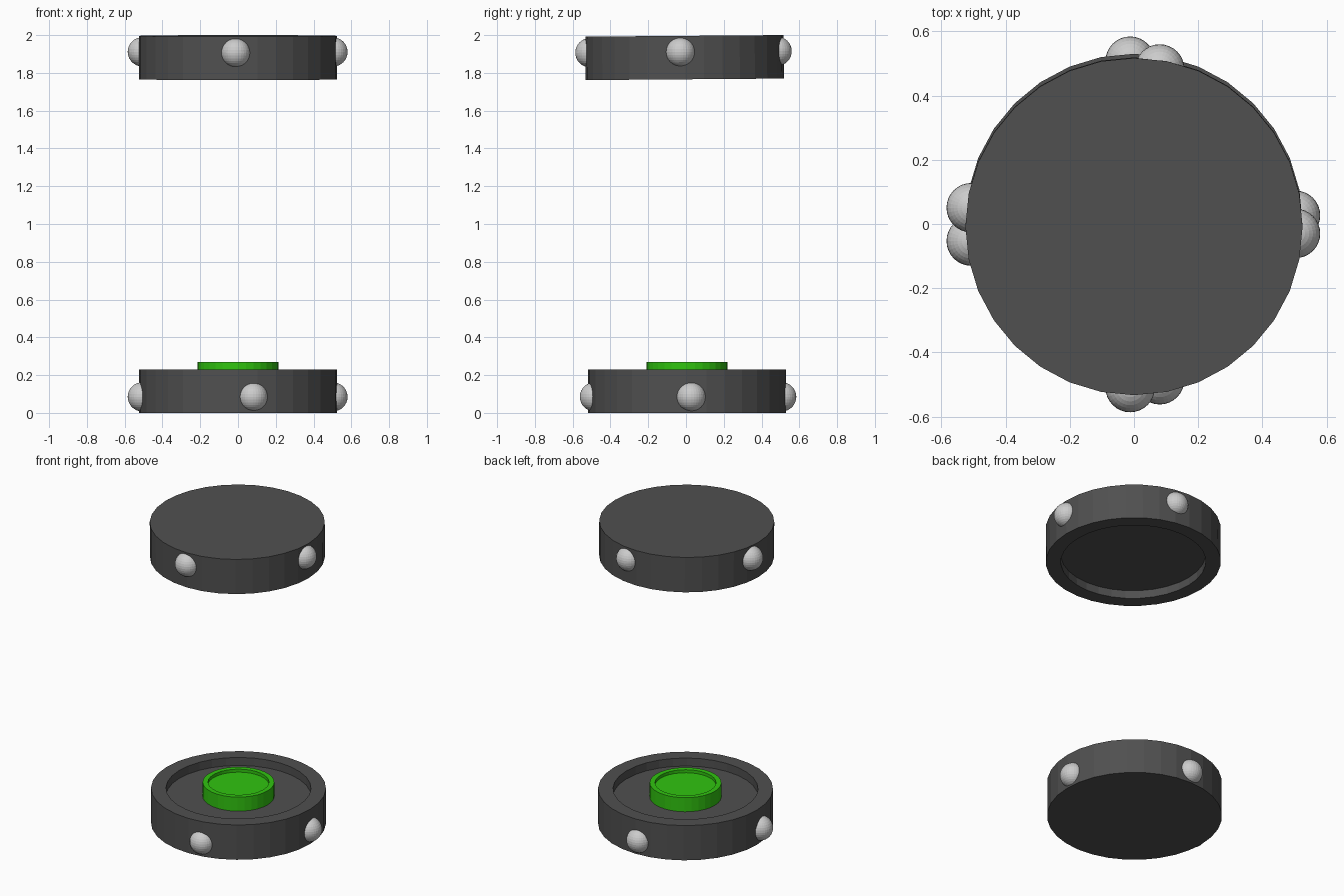
import bpy, bmesh, math
from mathutils import Matrix, Vector

if "Cube" in bpy.data.objects:
    bpy.data.objects.remove(bpy.data.objects["Cube"])


def material(name, color):
    m = bpy.data.materials.new(name)
    m.diffuse_color = (*color, 1)
    m.use_nodes = True
    m.node_tree.nodes["Principled BSDF"].inputs["Base Color"].default_value = m.diffuse_color
    return m


dark = material("dark_grey", (0.08, 0.08, 0.08))
green = material("green", (0.03, 0.55, 0.005))


def add_object(name, bm, matrix, mat=None):
    bmesh.ops.recalc_face_normals(bm, faces=bm.faces)
    me = bpy.data.meshes.new(name)
    bm.to_mesh(me)
    bm.free()
    ob = bpy.data.objects.new(name, me)
    bpy.context.collection.objects.link(ob)
    ob.matrix_world = matrix
    if mat:
        me.materials.append(mat)
    return ob


def lathe(name, profile, matrix, mat, sides=32):
    # closed turned solid from (radius, z) rings, capped at both ends
    bm = bmesh.new()
    rings = [[bm.verts.new((r * math.cos(2 * math.pi * i / sides),
                            r * math.sin(2 * math.pi * i / sides), z))
              for i in range(sides)] for r, z in profile]
    for a, b in zip(rings, rings[1:]):
        for i in range(sides):
            j = (i + 1) % sides
            bm.faces.new((a[i], a[j], b[j], b[i]))
    bm.faces.new(rings[0])
    bm.faces.new(rings[-1])
    return add_object(name, bm, matrix, mat)


# dished housing and its four side knobs, in base orientation
HOUSING = [(0.525, 0), (0.525, 0.23), (0.435, 0.23), (0.435, 0.177)]
KNOBS = {"front": (0.08, -0.49), "back": (-0.012, 0.502),
         "right": (0.503, 0.022), "left": (-0.507, -0.058)}


def half(prefix, matrix):
    lathe(prefix + "_housing", HOUSING, matrix, dark)
    for side, (x, y) in KNOBS.items():
        bm = bmesh.new()
        bmesh.ops.create_uvsphere(bm, u_segments=32, v_segments=16, radius=0.077)
        add_object(f"{prefix}_knob_{side}", bm,
                   matrix @ Matrix.Translation(Vector((x, y, 0.085))))


# lower half, and upper half flipped over with a slight tilt
base = Matrix.Translation((0, 0.005, 0))
half("base", base)
half("lid", Matrix.Translation((0, -0.008, 1.996)) @ Matrix.Rotation(math.radians(180.45), 4, 'X'))

# green button with a shallow dish
lathe("button", [(0.215, 0.17), (0.215, 0.27), (0.183, 0.27), (0.183, 0.25)], base, green)
